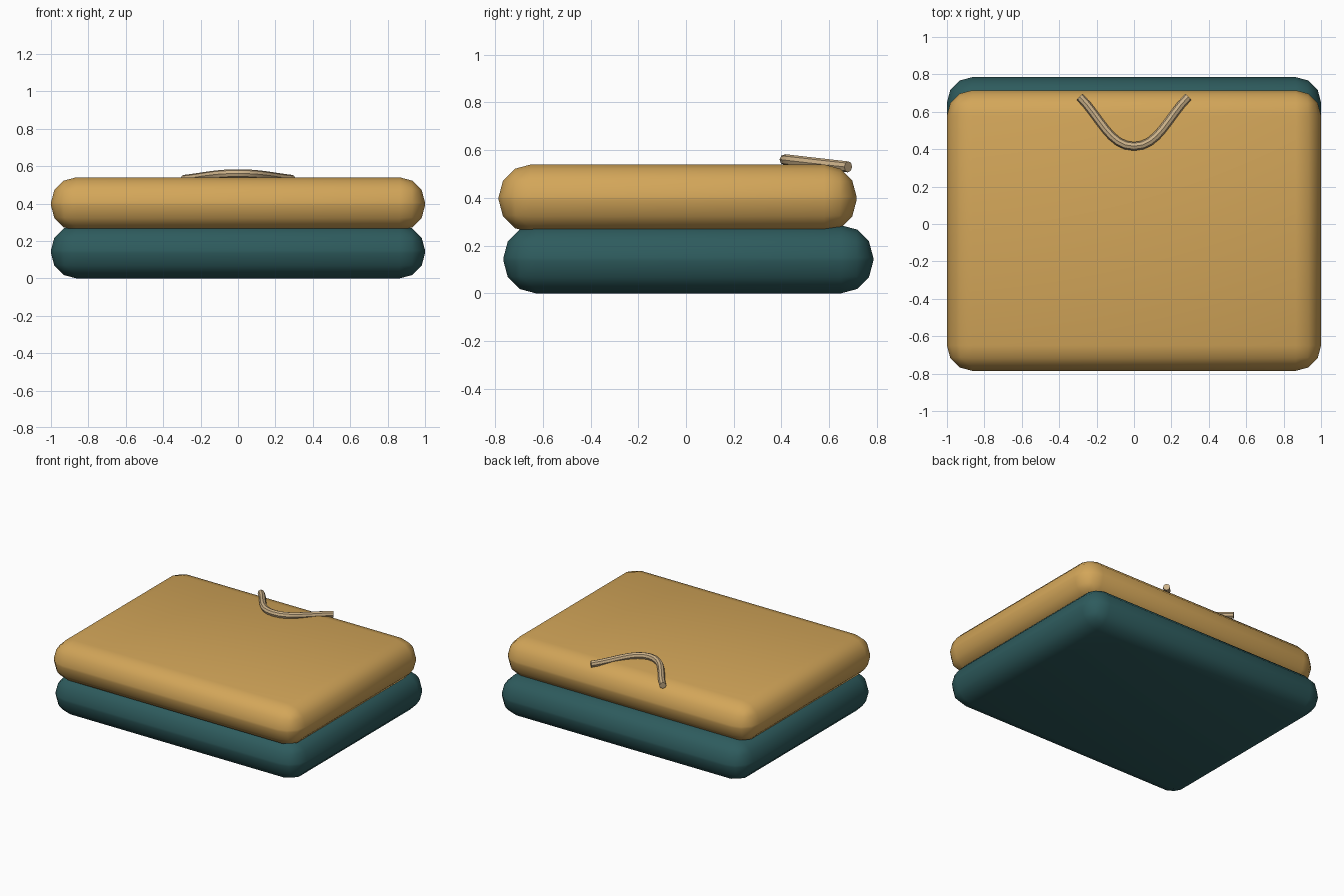
import bpy
import bmesh
import math

if "Cube" in bpy.data.objects:
    bpy.data.objects.remove(bpy.data.objects["Cube"])


def material(name, color):
    m = bpy.data.materials.new(name)
    m.diffuse_color = (*color, 1)
    m.use_nodes = True
    m.node_tree.nodes["Principled BSDF"].inputs["Base Color"].default_value = m.diffuse_color
    return m


def smooth(obj):
    bpy.ops.object.select_all(action='DESELECT')
    obj.select_set(True)
    bpy.context.view_layer.objects.active = obj
    bpy.ops.object.shade_smooth_by_angle(angle=math.radians(40))


def cushion(name, y0, y1, z0, z1, mat, radius=0.135):
    """Box with rounded edges, 2 units wide."""
    me = bpy.data.meshes.new(name)
    bm = bmesh.new()
    bmesh.ops.create_cube(bm, size=1)
    for v in bm.verts:
        v.co.x *= 2
        v.co.y = y0 if v.co.y < 0 else y1
        v.co.z = z0 if v.co.z < 0 else z1
    bmesh.ops.bevel(bm, geom=bm.edges[:], offset=radius, segments=3,
                    profile=0.5, affect='EDGES')
    bm.to_mesh(me)
    bm.free()
    me.materials.append(mat)
    obj = bpy.data.objects.new(name, me)
    bpy.context.collection.objects.link(obj)
    smooth(obj)


# Two stacked cushions
cushion("lower_cushion", -0.765, 0.785, 0, 0.285,
        material("teal", (0.027, 0.105, 0.11)))
cushion("upper_cushion", -0.785, 0.715, 0.255, 0.54,
        material("ochre", (0.65, 0.38, 0.10)))

# Cord loop on the top, near the back edge
cu = bpy.data.curves.new("pull_cord", 'CURVE')
cu.dimensions = '3D'
cu.bevel_depth = 0.023
cu.bevel_resolution = 2
cu.resolution_u = 8
cu.use_fill_caps = True
sp = cu.splines.new('BEZIER')
sp.bezier_points.add(2)
for p, (x, s) in zip(sp.bezier_points, ((-0.29, -1), (0, 0), (0.29, 1))):
    p.handle_left_type = p.handle_right_type = 'FREE'
    if s:
        p.co = (x, 0.68, 0.53)
        inner, outer = (s * 0.18, 0.57, 0.542), (s * 0.40, 0.79, 0.518)
        p.handle_left, p.handle_right = (outer, inner) if s < 0 else (inner, outer)
    else:
        p.co = (0, 0.415, 0.56)
        p.handle_left, p.handle_right = (-0.13, 0.415, 0.56), (0.13, 0.415, 0.56)
cord = bpy.data.objects.new("pull_cord", cu)
bpy.context.collection.objects.link(cord)
bpy.ops.object.select_all(action='DESELECT')
cord.select_set(True)
bpy.context.view_layer.objects.active = cord
bpy.ops.object.convert(target='MESH')
cord = bpy.context.view_layer.objects.active
cord.data.materials.clear()
cord.data.materials.append(material("tan", (0.60, 0.44, 0.25)))
smooth(cord)
